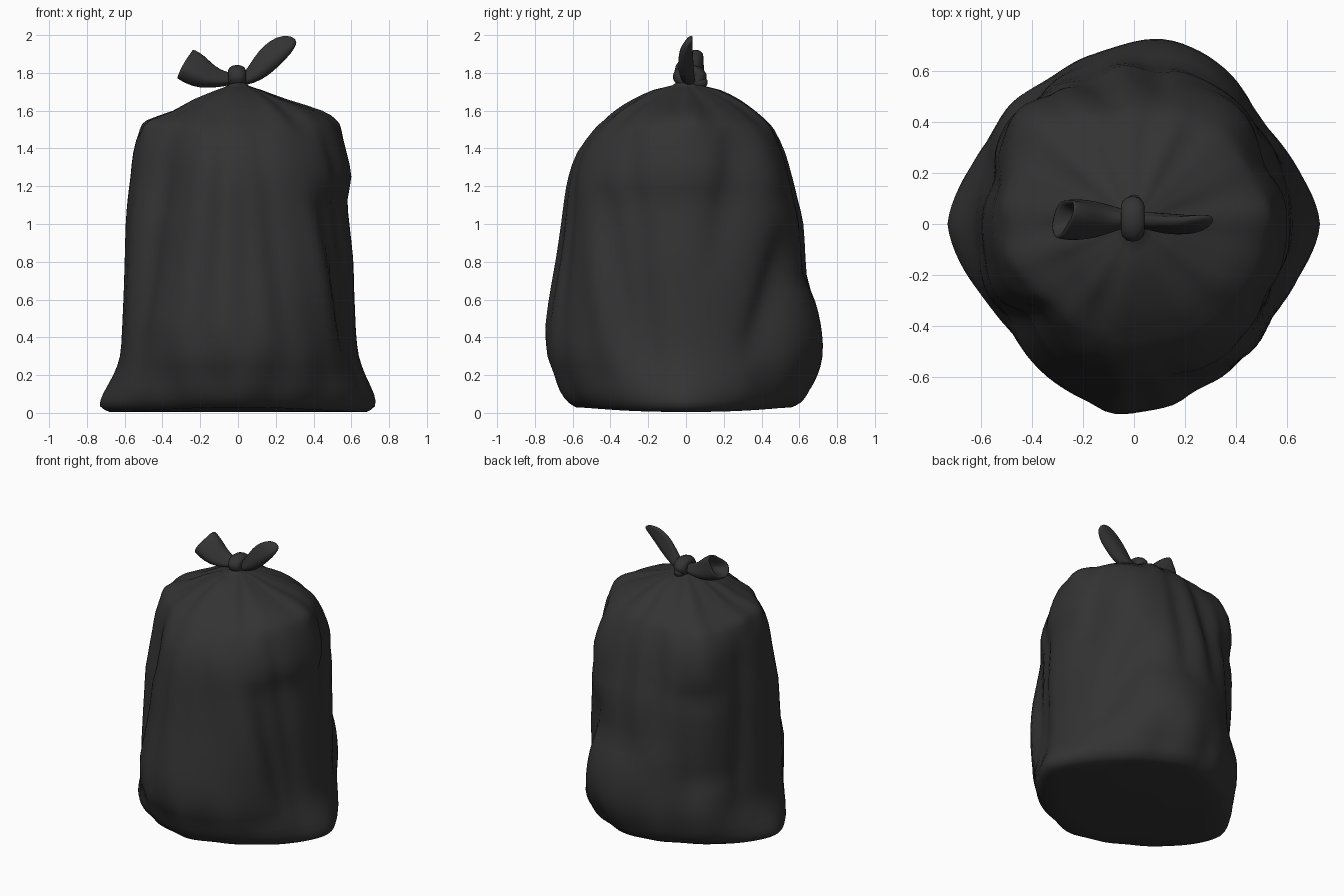
import bpy, math
from mathutils import Vector

if "Cube" in bpy.data.objects:
    bpy.data.objects.remove(bpy.data.objects["Cube"])

mat = bpy.data.materials.new("black_plastic")
mat.diffuse_color = (0.033, 0.033, 0.033, 1)
mat.use_nodes = True
mat.node_tree.nodes["Principled BSDF"].inputs["Base Color"].default_value = mat.diffuse_color


def loft(name, rings, start, end, subsurf=0):
    """Skin equal-sized rings of points, closing each end with a centre point."""
    n = len(rings[0])
    verts = [p for r in rings for p in r]
    faces = []
    for k in range(len(rings) - 1):
        for i in range(n):
            j = (i + 1) % n
            faces.append((k*n + i, k*n + j, k*n + n + j, k*n + n + i))
    for centre, base, flip in ((start, 0, True), (end, (len(rings) - 1)*n, False)):
        c = len(verts)
        verts.append(centre)
        for i in range(n):
            f = (base + i, base + (i + 1) % n, c)
            faces.append(f[::-1] if flip else f)
    me = bpy.data.meshes.new(name)
    me.from_pydata([tuple(v) for v in verts], [], faces)
    me.polygons.foreach_set("use_smooth", [True]*len(me.polygons))
    me.materials.append(mat)
    ob = bpy.data.objects.new(name, me)
    bpy.context.collection.objects.link(ob)
    if subsurf:
        m = ob.modifiers.new("smooth", 'SUBSURF')
        m.levels = m.render_levels = subsurf
    return ob


def spline(a, b, c, d, t):
    """Catmull-Rom between rows b and c."""
    return [0.5*(2*q + (r - p)*t + (2*p - 5*q + 4*r - s)*t*t + (3*q - p - 3*r + s)*t**3)
            for p, q, r, s in zip(a, b, c, d)]


# Bag outline: z, left x, right x, front y, back y, roundness exponent
rows = [
    (0.005, .68, .68, .58, .56, 1.55),
    (0.035, .73, .725, .62, .61, 1.55),
    (0.10, .715, .72, .66, .65, 1.62),
    (0.20, .66, .675, .69, .67, 1.75),
    (0.30, .625, .64, .73, .68, 1.85),
    (0.42, .615, .625, .74, .675, 1.88),
    (0.53, .61, .62, .73, .665, 1.9),
    (0.65, .605, .615, .71, .65, 1.95),
    (0.82, .60, .61, .68, .64, 1.98),
    (1.00, .595, .59, .655, .63, 2.0),
    (1.13, .585, .58, .64, .60, 2.0),
    (1.25, .57, .60, .62, .57, 2.0),
    (1.38, .555, .575, .575, .53, 2.0),
    (1.50, .52, .54, .485, .47, 2.0),
    (1.55, .48, .51, .43, .425, 1.9),
    (1.60, .34, .43, .37, .365, 1.9),
    (1.66, .23, .25, .275, .28, 2.0),
    (1.71, .11, .12, .17, .18, 2.0),
    (1.735, .05, .05, .07, .08, 2.0),
    (1.77, .03, .03, .03, .03, 2.0),
]
# Lumps and folds: angle at low z, at high z, width (degrees), depth, low z, high z
lumps = [
    (72, 68, 26, .10, .12, .72), (132, 134, 17, .15, 1.1, 1.68),
    (-132, -132, 20, -.07, .5, 1.65), (-136, -132, 20, -.05, 1.0, 1.62),
    (48, 50, 16, .05, .9, 1.62), (135, 135, 18, .05, .5, 1.3),
    (138, 138, 18, .06, .02, .5),
]
folds = [
    (-25, -45, 6, -.065, .2, 1.2), (-37, -57, 7, .04, .2, 1.25),
    (-146, -137, 6, -.06, .1, 1.6), (-160, -152, 8, .03, .1, 1.5),
    (-14, -34, 5, -.045, .05, 1.6), (-68, -80, 5, -.04, .2, 1.6),
    (-98, -96, 4, .025, .1, 1.55), (-112, -102, 5, -.035, .3, 1.65),
    (-85, -88, 4, -.02, .2, 1.5), (30, 58, 8, -.07, .25, 1.0),
    (14, 32, 9, -.06, .7, 1.72), (84, 78, 6, -.05, .6, 1.6),
    (108, 100, 7, -.07, .65, 1.68), (130, 122, 6, -.05, .3, 1.6),
    (158, 164, 6, -.05, .2, 1.5),
]


def bag_point(row, th):
    z, xl, xr, yf, yb, n = row
    c, s = math.cos(th), math.sin(th)
    rx, ry = (xr if c > 0 else xl), (yb if s > 0 else yf)
    r = (abs(c/rx)**n + abs(s/ry)**n)**(-1/n)
    d = 0
    for a0, a1, w, depth, z0, z1 in lumps + folds:
        t = (z - z0)/(z1 - z0)
        if 0 < t < 1:
            off = math.degrees(th) - (a0 + (a1 - a0)*t)
            off = (off + 180) % 360 - 180
            if off > 0 and w < 10:
                w *= 1.5            # folds: one flank softer than the other
            d += depth*math.exp(-(off/w)**2)*math.sin(math.pi*t)**.8
    # gathered pleats below the knot, crumpled hem near the ground
    d += .035*max(0, 1 - abs(z - 1.64)/.2)*(math.sin(11*th + 1) + .5*math.sin(17*th))
    d += .018*max(0, 1 - abs(z - .15)/.3)*math.sin(13*th + 2)*s*s
    r *= 1 + d
    lift = .025*s*s*max(0, 1 - z/.2)
    return Vector((r*c, r*s, z + lift))


N = 120
levels = []
for k in range(len(rows) - 1):
    a, b = rows[max(k - 1, 0)], rows[k]
    c, d = rows[k + 1], rows[min(k + 2, len(rows) - 1)]
    levels += [spline(a, b, c, d, t/2) for t in range(2)]
levels.append(rows[-1])
rings = [[bag_point(row, 2*math.pi*i/N) for i in range(N)] for row in levels]
# flat underside
under = [[Vector((p.x*f, p.y*f, .004 + (p.z - .004)*f)) for p in rings[0]] for f in (.4, .8)]
loft("bag_body", under + rings, Vector((0, 0, .004)), Vector((0, 0, 1.77)))


# Tied ears: sections of centre, half width vector, half thickness vector
def ear(name, sections, end):
    rs = []
    for c, w, t in sections:
        c, w, t = Vector(c), Vector(w), Vector(t)
        rs.append([c + w*math.cos(a) + t*math.sin(a)*(1 + .25*math.cos(3*a))
                   for a in (2*math.pi*i/12 for i in range(12))])
    return loft(name, rs, Vector(sections[0][0]), Vector(end), subsurf=1)


ear("left_ear", [
    ((-.01, .02, 1.77), (0, 0, .03), (0, -.03, 0)),
    ((-.07, .02, 1.765), (.01, 0, .04), (0, -.045, 0)),
    ((-.14, .02, 1.775), (.02, .01, .058), (0, -.07, 0)),
    ((-.21, .022, 1.81), (.03, .02, .09), (0, -.08, .01)),
    ((-.275, .028, 1.845), (.045, .04, .08), (0, -.07, .02)),
    ((-.285, .028, 1.85), (.045, .04, .075), (0, -.06, .02)),
    ((-.25, .025, 1.835), (.03, .03, .05), (0, -.04, .01)),
], (-.20, .02, 1.81))
ear("right_ear", [
    ((.01, .02, 1.76), (0, 0, .03), (0, .03, 0)),
    ((.06, .01, 1.775), (-.02, 0, .035), (0, .035, 0)),
    ((.12, .003, 1.83), (-.04, .01, .05), (0, .04, 0)),
    ((.18, 0, 1.895), (-.048, .01, .052), (0, .038, 0)),
    ((.245, .005, 1.95), (-.042, .015, .045), (0, .03, 0)),
    ((.29, .02, 1.975), (-.022, .01, .024), (0, .018, 0)),
], (.307, .025, 1.98))

# Knot: a wrapped band standing upright around the ears, plus a tucked end behind
bpy.ops.mesh.primitive_torus_add(major_segments=24, minor_segments=12, major_radius=.042,
                                 minor_radius=.036, location=(-.005, .02, 1.78),
                                 rotation=(0, math.pi/2, 0))
knot = bpy.context.object
knot.name = "knot_band"
knot.scale = (.8, 1.15, 1.3)
bpy.ops.mesh.primitive_uv_sphere_add(segments=16, ring_count=10, location=(0, .06, 1.75))
tuck = bpy.context.object
tuck.name = "knot_tuck"
tuck.scale = (.04, .055, .04)
for ob in (knot, tuck):
    ob.data.materials.append(mat)
    ob.data.polygons.foreach_set("use_smooth", [True]*len(ob.data.polygons))
